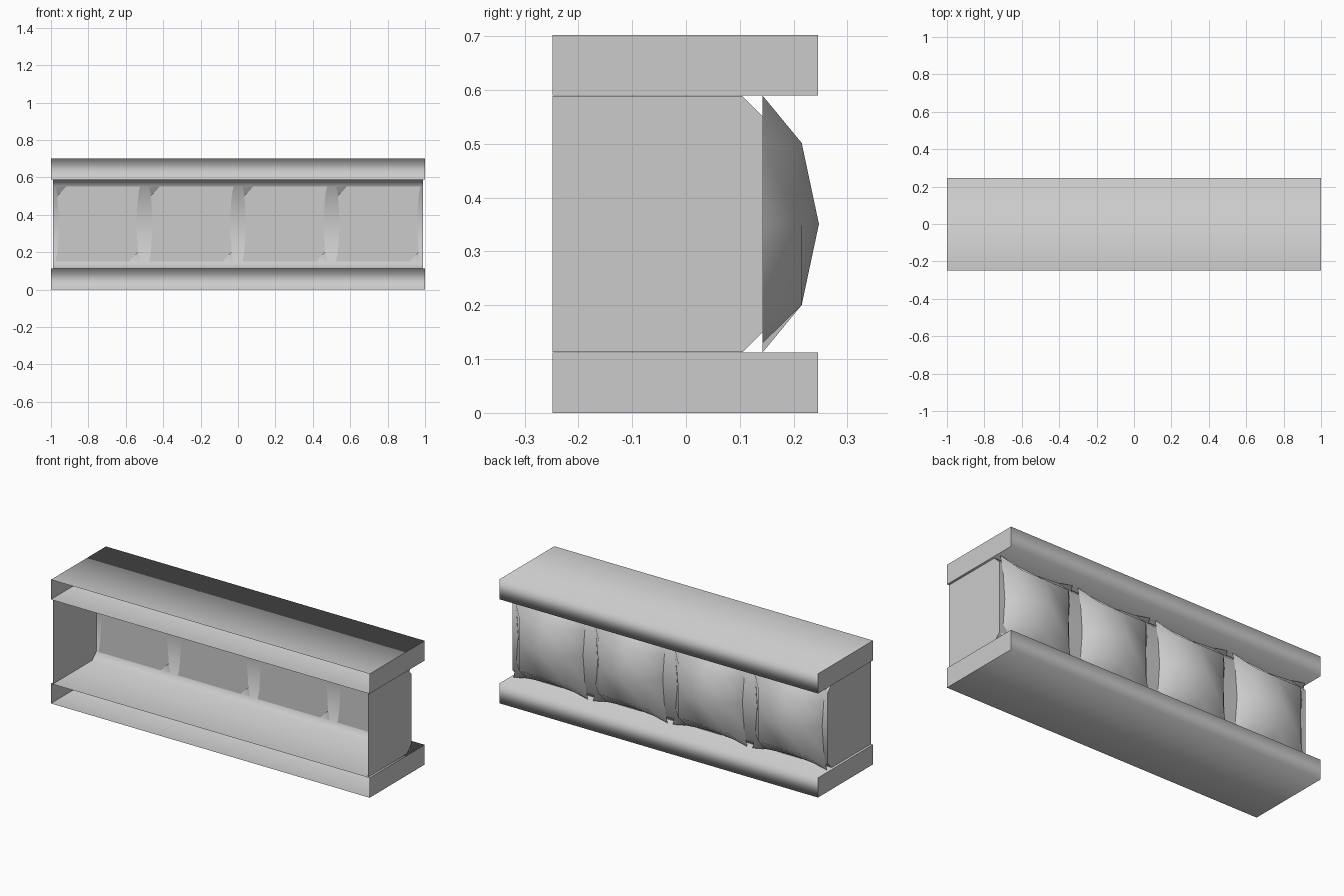
import bpy, bmesh

if "Cube" in bpy.data.objects:
    bpy.data.objects.remove(bpy.data.objects["Cube"])

FRONT = -0.248   # open front edge of every shell
WALL = 0.143     # back plane of the wall shell


def finish(bm, name):
    mesh = bpy.data.meshes.new(name)
    bm.to_mesh(mesh)
    bm.free()
    obj = bpy.data.objects.new(name, mesh)
    bpy.context.collection.objects.link(obj)
    return obj


def open_shell(name, profile, half):
    """Extrude an open (y, z) profile along x and close both ends with caps."""
    bm = bmesh.new()
    rows = [[bm.verts.new((x, y, z)) for y, z in profile] for x in (-half, half)]
    for i in range(len(profile) - 1):
        f = bm.faces.new((rows[0][i], rows[0][i + 1], rows[1][i + 1], rows[1][i]))
        f.smooth = True
    # Flat end caps, unwelded so their edges stay sharp
    for x in (-half, half):
        cap = [bm.verts.new((x, y, z)) for y, z in profile]
        bm.faces.new(cap if x < 0 else cap[::-1])
    bm.normal_update()
    return finish(bm, name)


def pillow(name, cx):
    """Pinched cushion with pointed corners, bulging to the back."""
    bm = bmesh.new()
    steps = (-1, -0.63, 0, 0.63, 1)
    height = {1: 0.0, 0.63: 0.073, 0: 0.105}

    def place(u, v):
        x, z = 0.233 * u, 0.239 * v
        if abs(u) == 1:
            x *= 1 - 0.12 * (1 - v * v)
        if abs(v) == 1:
            z *= 1 - 0.12 * (1 - u * u)
        return cx + x, WALL - 0.001 + height[max(abs(u), abs(v))], 0.351 + z

    grid = [[bm.verts.new(place(u, v)) for u in steps] for v in steps]
    for j in range(4):
        for i in range(4):
            f = bm.faces.new((grid[j][i], grid[j + 1][i],
                              grid[j + 1][i + 1], grid[j][i + 1]))
            f.smooth = True
    # Flat underside
    rim = (grid[0][:4] + [grid[j][4] for j in range(4)]
           + grid[4][:0:-1] + [grid[j][0] for j in range(4, 0, -1)])
    bm.faces.new([bm.verts.new(v.co) for v in rim])
    bm.normal_update()
    return finish(bm, name)


# Base and cap rails, hollow and open at the front
for name, z0, z1 in (("base_rail", 0.0, 0.112), ("top_rail", 0.59, 0.702)):
    open_shell(name, [(FRONT, z0), (0.245, z0), (0.245, z1), (FRONT, z1)], 1.0)

# Wall shell with chamfered back corners
open_shell("wall_shell", [(FRONT, 0.113), (0.105, 0.113), (WALL, 0.151),
                          (WALL, 0.55), (0.104, 0.589), (FRONT, 0.589)], 0.988)

# Row of four cushions on the back
for k in range(4):
    pillow(f"cushion_{k + 1}", -0.75 + 0.5 * k)
